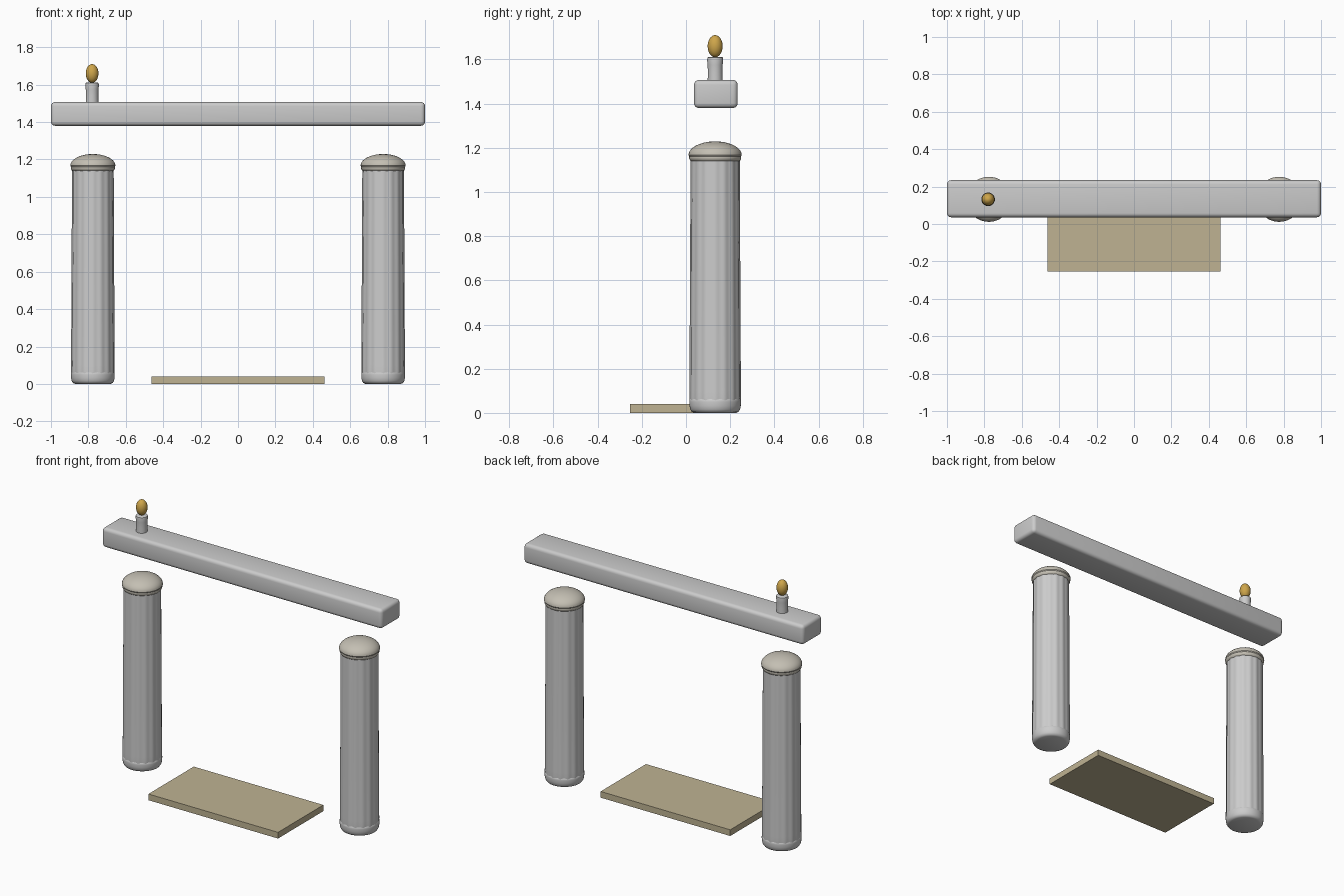
import bpy, bmesh, math

if "Cube" in bpy.data.objects:
    bpy.data.objects.remove(bpy.data.objects["Cube"])

CY = 0.132      # depth line shared by columns, beam and candle
COL_X = 0.776


def material(name, color):
    m = bpy.data.materials.new(name)
    m.diffuse_color = (*color, 1)
    m.use_nodes = True
    m.node_tree.nodes["Principled BSDF"].inputs["Base Color"].default_value = m.diffuse_color
    return m


def finish(name, bm, mat=None, angle=35, smooth=True):
    bmesh.ops.recalc_face_normals(bm, faces=bm.faces)
    me = bpy.data.meshes.new(name)
    bm.to_mesh(me)
    bm.free()
    ob = bpy.data.objects.new(name, me)
    bpy.context.collection.objects.link(ob)
    if mat:
        me.materials.append(mat)
    if smooth:
        bpy.ops.object.select_all(action='DESELECT')
        ob.select_set(True)
        bpy.context.view_layer.objects.active = ob
        bpy.ops.object.shade_smooth_by_angle(angle=math.radians(angle))
    return ob


def lathe(name, profile, x, y, mat=None, seg=48, flutes=0, depth=0.0, angle=35):
    """Closed turned shape from (radius, z) points, with optional shallow flutes."""
    bm = bmesh.new()
    rings = []
    for r, z in profile:
        ring = []
        for i in range(seg):
            a = 2 * math.pi * i / seg
            rr = r - depth * (0.5 - 0.5 * math.cos(flutes * a))
            ring.append(bm.verts.new((x + rr * math.cos(a), y + rr * math.sin(a), z)))
        rings.append(ring)
    for lo, hi in zip(rings, rings[1:]):
        for i in range(seg):
            j = (i + 1) % seg
            bm.faces.new((lo[i], lo[j], hi[j], hi[i]))
    bm.faces.new(rings[0][::-1])
    bm.faces.new(rings[-1])
    return finish(name, bm, mat, angle)


def box(name, x0, x1, y0, y1, z0, z1, mat=None, bevel=0.0):
    bm = bmesh.new()
    bmesh.ops.create_cube(bm, size=1)
    for v in bm.verts:
        v.co = ((x0 + x1) / 2 + v.co.x * (x1 - x0),
                (y0 + y1) / 2 + v.co.y * (y1 - y0),
                (z0 + z1) / 2 + v.co.z * (z1 - z0))
    if bevel:
        bmesh.ops.bevel(bm, geom=bm.edges[:], offset=bevel, segments=4,
                        profile=0.5, affect='EDGES')
    return finish(name, bm, mat, smooth=bevel > 0)


tan = material("tan_slab", (0.52, 0.45, 0.29))
gold = material("flame_gold", (0.62, 0.38, 0.07))
warm = material("warm_stone", (0.55, 0.52, 0.45))

base_profile = [(0.094, 0.0), (0.106, 0.005), (0.113, 0.016), (0.116, 0.032),
                (0.117, 0.05), (0.116, 0.06), (0.111, 0.066)]
shaft_profile = [(0.116, 0.05), (0.117, 0.068), (0.1165, 0.1), (0.115, 0.4),
                 (0.113, 0.8), (0.1115, 1.145)]
neck_profile = [(0.107, 1.138), (0.113, 1.142), (0.117, 1.15), (0.118, 1.158),
                (0.115, 1.166)]

# Cap dome profile: rounded lip then a flattened dome
dome_profile = [(0.11, 1.158), (0.117, 1.161)]
for k in range(11):
    t = math.radians(88 * k / 10)
    dome_profile.append((0.1205 * math.cos(t), 1.167 + 0.062 * math.sin(t)))

# Pair of columns
for side, s in (("left", -1), ("right", 1)):
    x = s * COL_X
    lathe(f"{side}_column_base", base_profile, x, CY)
    lathe(f"{side}_column_shaft", shaft_profile, x, CY, seg=96, flutes=16, depth=0.003)
    lathe(f"{side}_column_neck_ring", neck_profile, x, CY, warm)
    lathe(f"{side}_column_cap", dome_profile, x, CY, warm)

# Floating lintel beam
box("lintel_beam", -1, 1, 0.036, 0.234, 1.38, 1.507, bevel=0.022)

# Floor slab
box("floor_slab", -0.463, 0.463, -0.253, 0.21, 0.0, 0.04, tan)

# Candle and flame on the beam's left end
lathe("candle", [(0.034, 1.495), (0.033, 1.54), (0.034, 1.575), (0.0365, 1.598),
                 (0.035, 1.608), (0.029, 1.612)], -0.78, CY, seg=32)
flame = []
for k in range(17):
    t = math.pi * (0.03 + 0.94 * k / 16)
    flame.append((0.034 * math.sin(t), 1.66 - 0.05 * math.cos(t)))
lathe("flame", flame, -0.78, CY, gold, seg=32, angle=60)
